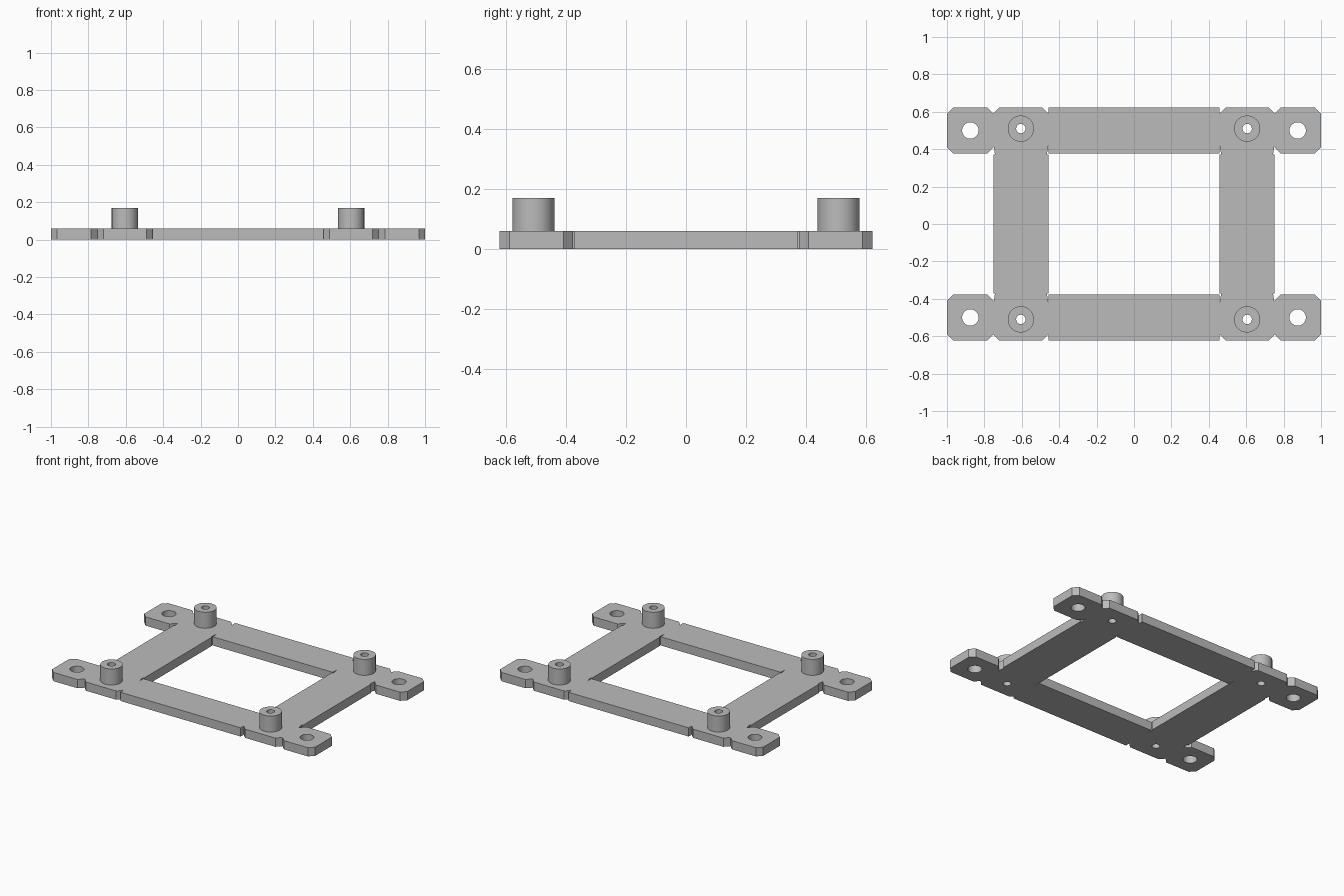
import bpy, bmesh, math

cube = bpy.data.objects.get("Cube")
if cube:
    bpy.data.objects.remove(cube, do_unlink=True)

PLATE_TOP, PEG_TOP = 0.06, 0.17
PEG_X, PEG_Y, PEG_R, BORE_R = 0.605, 0.51, 0.07, 0.025
HOLE_X, HOLE_Y, HOLE_R = 0.875, 0.5, 0.044
CORNERS = [(sx, sy) for sx in (1, -1) for sy in (1, -1)]

grey = bpy.data.materials.new("light grey")
grey.use_nodes = True
colour = (0.5, 0.5, 0.5, 1)
grey.diffuse_color = colour
grey.node_tree.nodes["Principled BSDF"].inputs["Base Color"].default_value = colour


def circle(x, y, r, n=48):
    return [(x + r * math.cos(2 * math.pi * i / n),
             y + r * math.sin(2 * math.pi * i / n)) for i in range(n)]


def mirror_quadrant(pts):
    """Turn a quarter outline, listed from +x towards +y, into a closed loop."""
    half = pts + [(-x, y) for x, y in reversed(pts)]
    return half + [(x, -y) for x, y in reversed(half)]


def extrude_profile(name, loops, z0, z1):
    """Extrude an outer loop with hole loops between two heights."""
    curve = bpy.data.curves.new(name, "CURVE")
    curve.dimensions = "2D"
    curve.fill_mode = "BOTH"
    curve.extrude = (z1 - z0) / 2
    for loop in loops:
        spline = curve.splines.new("POLY")
        spline.points.add(len(loop) - 1)
        for point, (x, y) in zip(spline.points, loop):
            point.co = (x, y, 0, 1)
        spline.use_cyclic_u = True
    obj = bpy.data.objects.new(name, curve)
    obj.location.z = (z0 + z1) / 2
    bpy.context.collection.objects.link(obj)
    bpy.ops.object.select_all(action="DESELECT")
    obj.select_set(True)
    bpy.context.view_layer.objects.active = obj
    bpy.ops.object.convert(target="MESH")
    obj = bpy.context.object

    # Weld the caps to the walls
    bm = bmesh.new()
    bm.from_mesh(obj.data)
    bmesh.ops.remove_doubles(bm, verts=bm.verts, dist=0.0001)
    bmesh.ops.recalc_face_normals(bm, faces=bm.faces)
    bm.to_mesh(obj.data)
    bm.free()
    obj.data.materials.clear()
    obj.data.materials.append(grey)
    bpy.ops.object.shade_smooth_by_angle(angle=math.radians(30))
    return obj


# Frame outline: side bar, chamfered ear, chamfered corner pad, long bar
outer = [(0.752, 0.372), (0.743, 0.372), (0.752, 0.425), (0.752, 0.41),
         (0.785, 0.377), (0.967, 0.377), (1, 0.41), (1, 0.59),
         (0.967, 0.623), (0.785, 0.623), (0.752, 0.59), (0.72, 0.623),
         (0.49, 0.623), (0.457, 0.59), (0.457, 0.623)]

# Central window with a small relief slit in each corner
window = [(0.457, 0.372), (0.466, 0.372), (0.457, 0.425), (0.457, 0.377)]

# Frame plate with mounting holes and peg bores
loops = [mirror_quadrant(outer), mirror_quadrant(window)]
for sx, sy in CORNERS:
    loops.append(circle(sx * HOLE_X, sy * HOLE_Y, HOLE_R))
    loops.append(circle(sx * PEG_X, sy * PEG_Y, BORE_R))
extrude_profile("frame_plate", loops, 0, PLATE_TOP)

# Hollow standoff pegs
for sx, sy in CORNERS:
    name = f"{'back' if sy > 0 else 'front'}_{'left' if sx > 0 else 'right'}_standoff"
    x, y = sx * PEG_X, sy * PEG_Y
    extrude_profile(name, [circle(x, y, PEG_R), circle(x, y, BORE_R)],
                    PLATE_TOP - 0.005, PEG_TOP)
